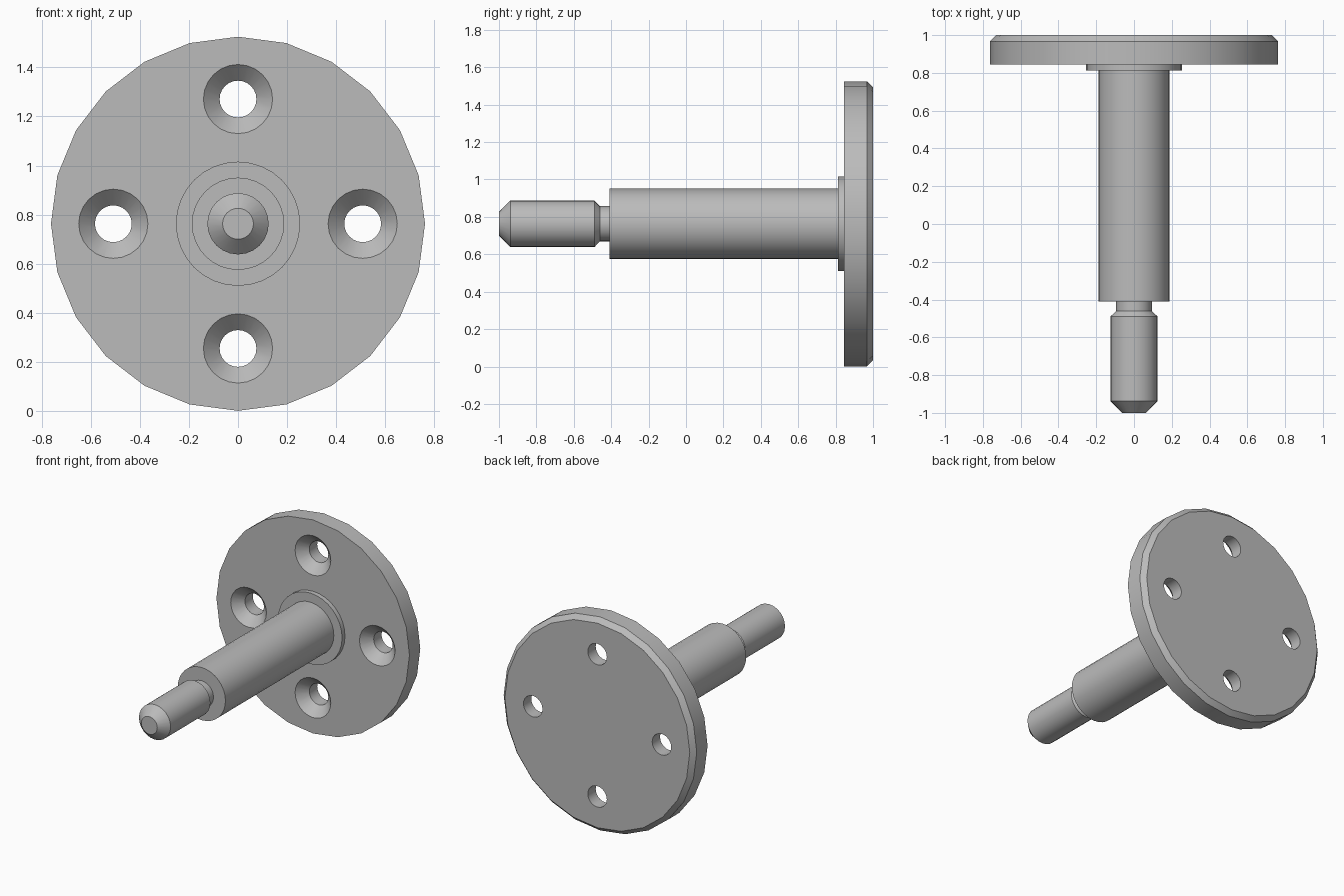
import bpy, bmesh, math
from mathutils import Matrix

if "Cube" in bpy.data.objects:
    bpy.data.objects.remove(bpy.data.objects["Cube"], do_unlink=True)

AXIS_Z = 0.763
steel = bpy.data.materials.new("grey steel")
steel.use_nodes = True
GREY = (0.5, 0.5, 0.5, 1)
steel.diffuse_color = GREY
steel.node_tree.nodes["Principled BSDF"].inputs["Base Color"].default_value = GREY


def turned(name, profile, sides, x=0.0, z=AXIS_Z):
    """Closed solid turned about the y direction from (radius, y) points."""
    bm = bmesh.new()
    rings = []
    for r, y in profile:
        rings.append([bm.verts.new((x + r * math.sin(2 * math.pi * i / sides), y,
                                    z + r * math.cos(2 * math.pi * i / sides)))
                      for i in range(sides)])
    for a, b in zip(rings, rings[1:]):
        for i in range(sides):
            j = (i + 1) % sides
            bm.faces.new((a[i], a[j], b[j], b[i]))
    bm.faces.new(rings[0])
    bm.faces.new(rings[-1])
    bmesh.ops.recalc_face_normals(bm, faces=bm.faces[:])
    mesh = bpy.data.meshes.new(name)
    bm.to_mesh(mesh)
    bm.free()
    mesh.materials.append(steel)
    obj = bpy.data.objects.new(name, mesh)
    bpy.context.collection.objects.link(obj)
    return obj


def activate(obj):
    bpy.ops.object.select_all(action='DESELECT')
    obj.select_set(True)
    bpy.context.view_layer.objects.active = obj


# Round flange, chamfered at the back
flange = turned("flange", [(0.762, 0.845), (0.762, 0.967), (0.73, 1.0)], 24)

# Four countersunk screw holes
for k in range(4):
    a = k * math.pi / 2
    cutter = turned("hole_cutter", [(0.151, 0.835), (0.075, 0.911), (0.075, 1.05)], 12 * 2,
                    0.508 * math.sin(a), AXIS_Z + 0.508 * math.cos(a))
    cutter.hide_render = True
    activate(flange)
    cut = flange.modifiers.new("screw_hole", 'BOOLEAN')
    cut.operation = 'DIFFERENCE'
    cut.solver = 'EXACT'
    cut.object = cutter
    bpy.ops.object.modifier_apply(modifier=cut.name)
    bpy.data.objects.remove(cutter, do_unlink=True)

# Collar, shaft and the stud with its undercut neck and chamfered tip
collar = turned("collar", [(0.253, 0.812), (0.253, 0.845)], 32)
shaft = turned("shaft", [(0.188, -0.41), (0.188, 0.812)], 32)
stud = turned("stud", [(0.063, -1.0), (0.125, -0.938), (0.125, -0.49),
                       (0.094, -0.46), (0.094, -0.41)], 24)

for part in (flange, collar, shaft, stud):
    activate(part)
    bpy.ops.object.shade_smooth_by_angle(angle=math.radians(30))
